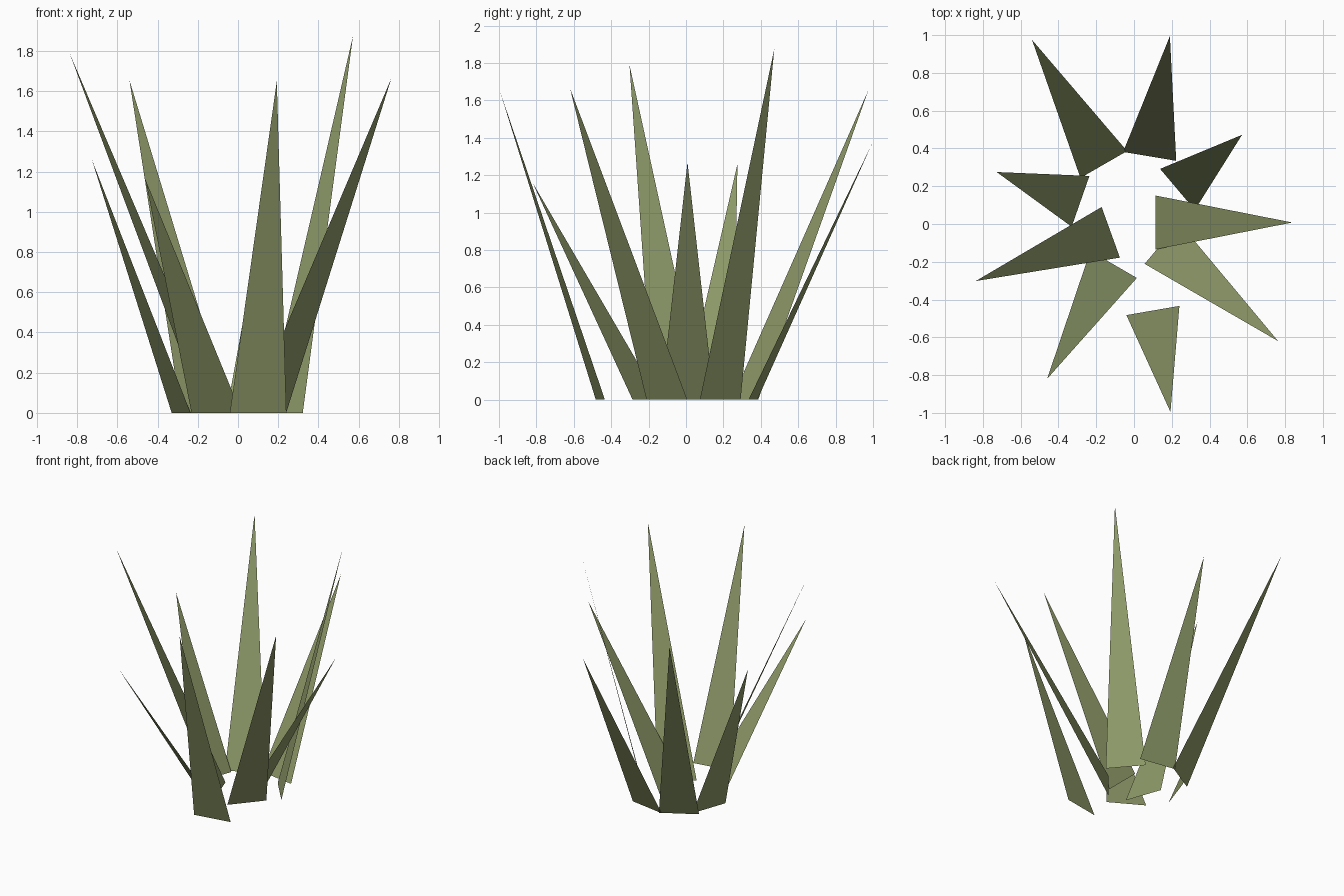
import bpy
from mathutils import Vector

cube = bpy.data.objects.get("Cube")
if cube:
    bpy.data.objects.remove(cube, do_unlink=True)

# Single olive green for the whole tuft
green = bpy.data.materials.new("olive_green")
green.use_nodes = True
colour = (0.27, 0.32, 0.14, 1.0)
green.diffuse_color = colour
green.node_tree.nodes["Principled BSDF"].inputs["Base Color"].default_value = colour

BLADE_WIDTH = 0.285


def add_blade(name, root, tip):
    """Flat pointed blade: its base lies on the ground, square to its lean."""
    root, tip = Vector((*root, 0)), Vector(tip)
    lean = tip - root
    side = Vector((lean.y, -lean.x, 0)).normalized() * BLADE_WIDTH / 2
    mesh = bpy.data.meshes.new(name)
    mesh.from_pydata([root - side, root + side, tip], [], [(0, 1, 2)])
    mesh.materials.append(green)
    # Turn the face towards the sky
    if mesh.polygons[0].normal.z < 0:
        mesh.flip_normals()
    mesh.update()
    blade = bpy.data.objects.new(name, mesh)
    bpy.context.collection.objects.link(blade)
    return blade


# Root centre on the ground and tip of each blade, clockwise from the back
blades = {
    "back_right_blade": ((-0.16, 0.315), (-0.54, 0.975, 1.655)),
    "back_blade": ((0.083, 0.358), (0.19, 0.995, 1.37)),
    "back_left_blade": ((0.23, 0.183), (0.572, 0.472, 1.875)),
    "left_blade": ((0.115, 0.008), (0.838, 0.008, 1.27)),
    "front_left_blade": ((0.148, -0.102), (0.763, -0.62, 1.665)),
    "front_blade": ((0.1, -0.458), (0.193, -0.995, 1.65)),
    "front_right_blade": ((-0.108, -0.214), (-0.46, -0.82, 1.16)),
    "right_blade": ((-0.123, -0.044), (-0.838, -0.302, 1.79)),
    "right_rear_blade": ((-0.283, 0.12), (-0.727, 0.275, 1.26)),
}
for name, (root, tip) in blades.items():
    add_blade(name, root, tip)
